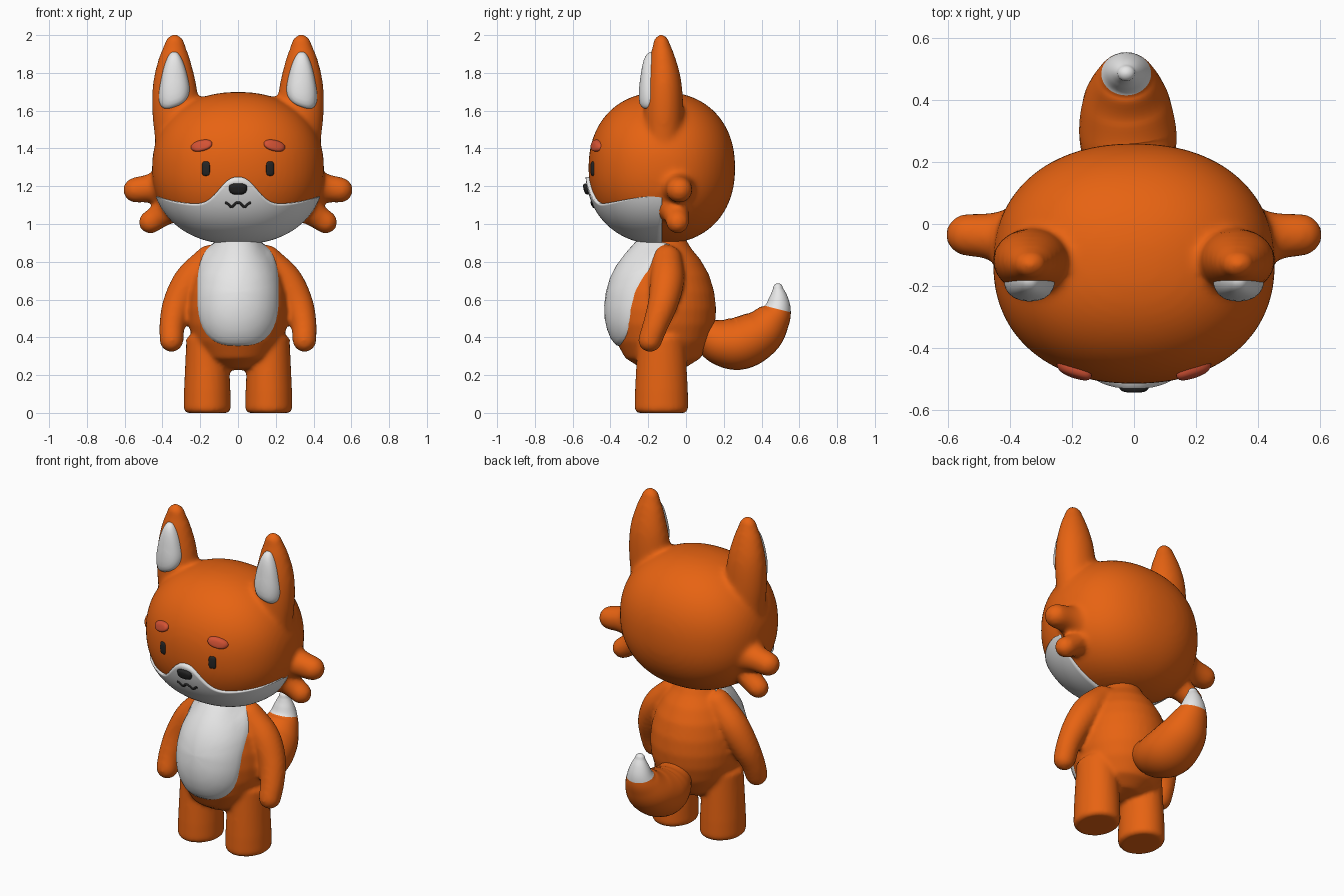
import bpy, bmesh, math
from mathutils import Vector
from mathutils.bvhtree import BVHTree

if "Cube" in bpy.data.objects:
    bpy.data.objects.remove(bpy.data.objects["Cube"], do_unlink=True)


def material(name, rgb):
    m = bpy.data.materials.new(name)
    m.use_nodes = True
    m.diffuse_color = (*rgb, 1)
    m.node_tree.nodes["Principled BSDF"].inputs["Base Color"].default_value = (*rgb, 1)
    return m


ORANGE = material("orange fur", (0.80, 0.125, 0.006))
WHITE = material("white fur", (0.80, 0.80, 0.80))
BLACK = material("black", (0.018, 0.018, 0.018))
RED = material("red brow", (0.66, 0.085, 0.035))


def finish(name, bm, *mats):
    """Turn a bmesh into a smooth-shaded object."""
    bmesh.ops.recalc_face_normals(bm, faces=bm.faces[:])
    me = bpy.data.meshes.new(name)
    bm.to_mesh(me)
    bm.free()
    me.shade_smooth()
    for m in mats:
        me.materials.append(m)
    ob = bpy.data.objects.new(name, me)
    bpy.context.collection.objects.link(ob)
    return ob


def blend(ob, voxel, rounds):
    """Fuse overlapping volumes into one soft skin."""
    r = ob.modifiers.new("fuse", 'REMESH')
    r.mode, r.voxel_size, r.use_smooth_shade = 'VOXEL', voxel, True
    s = ob.modifiers.new("soften", 'SMOOTH')
    s.factor, s.iterations = 0.5, rounds


def surface(ob):
    bpy.context.view_layer.update()
    return BVHTree.FromObject(ob, bpy.context.evaluated_depsgraph_get())


def skin(bm, rings, mat_from=None):
    """Bridge rings of points and close both ends."""
    vs = [[bm.verts.new(p) for p in ring] for ring in rings]
    n = len(vs[0])
    for k, (a, b) in enumerate(zip(vs, vs[1:])):
        for i in range(n):
            f = bm.faces.new((a[i], a[(i + 1) % n], b[(i + 1) % n], b[i]))
            f.material_index = int(mat_from is not None and k >= mat_from)
    bm.faces.new(vs[0])
    bm.faces.new(vs[-1]).material_index = int(mat_from is not None)


def lathe(bm, profile, centre, sx=1, sy=1, n=40):
    cx, cy = centre
    skin(bm, [[(cx + r * sx * math.cos(math.tau * i / n),
                cy + r * sy * math.sin(math.tau * i / n), z) for i in range(n)]
              for r, z in profile])


def tube(bm, pts, su=1, sv=1, n=28, steps=6, tip_at=None):
    """Tapered tube with round ends along (x, y, z, radius) points."""
    p = [Vector(q) for q in pts]
    p = [2 * p[0] - p[1]] + p + [2 * p[-1] - p[-2]]
    path = []
    for a, b, c, d in zip(p, p[1:], p[2:], p[3:]):
        for k in range(steps):
            t = k / steps
            path.append(0.5 * (2 * b + (c - a) * t + (2 * a - 5 * b + 4 * c - d) * t * t
                               + (3 * b - a - 3 * c + d) * t ** 3))
    path.append(p[-2])
    span = (path[-1] - path[0]).xyz.normalized()
    ref = Vector((1, 0, 0)) if abs(span.x) < 0.7 else Vector((0, 1, 0))
    stations = []
    for i, q in enumerate(path):
        t = (path[min(i + 1, len(path) - 1)] - path[max(i - 1, 0)]).xyz.normalized()
        stations.append((q.xyz, q.w, t))
    angles = [math.radians(a) for a in (18, 36, 54, 72, 86)]

    def cap(station, sign):
        c, r, t = station
        return [(c + t * sign * r * math.sin(a), r * math.cos(a), t) for a in angles]
    stations = cap(stations[0], -1)[::-1] + stations + cap(stations[-1], 1)
    rings = []
    for c, r, t in stations:
        u = (ref - t * ref.dot(t)).normalized()
        v = t.cross(u)
        rings.append([c + r * (u * su * math.cos(math.tau * i / n) + v * sv * math.sin(math.tau * i / n))
                      for i in range(n)])
    skin(bm, rings, None if tip_at is None else len(angles) + tip_at * steps)


def pillow(name, target, mat, x, z, hw, hh, height, p=2, taper=0, tilt=0, shear=0, n=48):
    """Padded patch laid on the front of a surface."""
    bm = bmesh.new()
    rings, y = [], -0.4
    for r, h in ((0.02, 1), (0.25, 1), (0.5, 0.97), (0.7, 0.9), (0.85, 0.75),
                 (0.94, 0.5), (0.99, 0.2), (1, -0.7)):
        ring = []
        for i in range(n):
            c, s = math.cos(math.tau * i / n), math.sin(math.tau * i / n)
            k = r / (abs(c) ** p + abs(s) ** p) ** (1 / p)
            dx, dz = hw * c * k * (1 - taper * s * k), hh * s * k
            dz -= shear * dx * (1 - s * k)
            px = x + dx * math.cos(tilt) - dz * math.sin(tilt)
            pz = z + dx * math.sin(tilt) + dz * math.cos(tilt)
            hit = target.ray_cast(Vector((px, -2, pz)), Vector((0, 1, 0)))[0]
            y = hit.y if hit else y
            ring.append((px, y - height * h, pz))
        rings.append(ring)
    skin(bm, rings)
    return finish(name, bm, mat)


# Head: rounded ball with ears and cheek tufts fused on
HEAD = Vector((0, -0.128, 1.297))
A, B, C, P = 0.455, 0.388, 0.402, 2.2
bm = bmesh.new()
bmesh.ops.create_uvsphere(bm, u_segments=64, v_segments=40, radius=1)
for v in bm.verts:
    k = sum(abs(q) ** P for q in v.co) ** (-1 / P)
    v.co = HEAD + Vector((v.co.x * A, v.co.y * B, v.co.z * C)) * k
for s in (1, -1):
    tube(bm, [(s * 0.31, -0.12, 1.45, 0.13), (s * 0.33, -0.118, 1.62, 0.126),
              (s * 0.337, -0.118, 1.76, 0.112), (s * 0.337, -0.125, 1.88, 0.082),
              (s * 0.335, -0.13, 1.95, 0.055)], sv=0.83)
    tube(bm, [(s * 0.36, -0.05, 1.2, 0.12), (s * 0.46, -0.04, 1.19, 0.078),
              (s * 0.54, -0.035, 1.18, 0.069)])
    tube(bm, [(s * 0.34, -0.07, 1.1, 0.085), (s * 0.42, -0.05, 1.04, 0.066),
              (s * 0.465, -0.045, 1.01, 0.062)])
head = finish("head", bm, ORANGE)
blend(head, 0.014, 12)

# Body: torso, arms and legs fused together
bm = bmesh.new()
lathe(bm, [(0.01, 0.225), (0.12, 0.24), (0.2, 0.29), (0.25, 0.38), (0.276, 0.47), (0.282, 0.55),
           (0.272, 0.64), (0.245, 0.73), (0.2, 0.81), (0.15, 0.87), (0.115, 0.93), (0.1, 1.0),
           (0.01, 1.01)], (0, -0.122), sx=0.95)
for s in (1, -1):
    lathe(bm, [(0.01, 0), (0.11, 0), (0.12, 0.006), (0.125, 0.02), (0.123, 0.12), (0.117, 0.25),
               (0.11, 0.4), (0.01, 0.42)], (s * 0.163, -0.13), sy=1.14)
    tube(bm, [(s * 0.15, -0.1, 0.81, 0.08), (s * 0.25, -0.1, 0.70, 0.09),
              (s * 0.318, -0.122, 0.58, 0.08), (s * 0.348, -0.16, 0.47, 0.068),
              (s * 0.352, -0.19, 0.385, 0.063)])
body = finish("body", bm, ORANGE)
blend(body, 0.012, 8)

# Tail with a white tip
bm = bmesh.new()
tube(bm, [(0, 0.1, 0.41, 0.09), (-0.01, 0.19, 0.375, 0.126), (-0.02, 0.29, 0.37, 0.14),
          (-0.025, 0.395, 0.425, 0.126), (-0.025, 0.46, 0.5, 0.095), (-0.025, 0.485, 0.55, 0.072),
          (-0.025, 0.49, 0.61, 0.05), (-0.025, 0.487, 0.66, 0.026)], su=1.12, tip_at=5)
finish("tail", bm, ORANGE, WHITE)

# Muzzle: pale shell wrapping the lower front of the head
bm = bmesh.new()
COLS, ROWS, HALF = 64, 20, 0.429
grid = []
for i in range(COLS + 1):
    x = HALF * math.sin(math.pi / 2 * (2 * i / COLS - 1))
    rad = 1 - abs(x / A) ** P
    low = -C * rad ** (1 / P)
    top = 1.105 + 0.145 * math.exp(-(abs(x) / 0.122) ** 2.5) + 0.043 * (x / HALF) ** 4 - HEAD.z
    column = []
    for j in range(-1, ROWS + 2):
        t = min(max(j / ROWS, 0), 1)
        z = low + (max(top, low) - low) * (1 - math.cos(t * math.pi / 2))
        y = -B * max(rad - abs(z / C) ** P, 0) ** (1 / P)
        rim = j < 0 or j > ROWS
        k = (0.95, 0.95, 0.95) if rim else (1.012, 1.045, 1.01)
        zz = z if j > ROWS else z * k[2]
        column.append(bm.verts.new(HEAD + Vector((x * k[0], y * k[1], zz))))
    grid.append(column)
for a, b in zip(grid, grid[1:]):
    for j in range(len(a) - 1):
        bm.faces.new((a[j], b[j], b[j + 1], a[j + 1]))
muzzle = finish("muzzle", bm, WHITE)

# Patches on the face, ears and belly
on_head, on_body, on_muzzle = surface(head), surface(body), surface(muzzle)
pillow("belly_patch", on_body, WHITE, 0, 0.64, 0.217, 0.287, 0.032, p=2.8)
for s, side in ((1, "left"), (-1, "right")):
    pillow(side + "_inner_ear", on_head, WHITE, s * 0.338, 1.765, 0.072, 0.147, 0.035,
           p=2.7, taper=0.42, shear=s * 0.17)
    pillow(side + "_eye", on_head, BLACK, s * 0.17, 1.293, 0.021, 0.038, 0.009, p=4)
    pillow(side + "_brow", on_head, RED, s * 0.193, 1.415, 0.058, 0.029, 0.022,
           p=2.2, tilt=-s * 0.24)
pillow("nose", on_muzzle, BLACK, 0, 1.185, 0.048, 0.03, 0.02, p=2.8, taper=-0.1)

# Mouth: thin wavy line
curve = bpy.data.curves.new("mouth", 'CURVE')
curve.dimensions, curve.bevel_depth, curve.bevel_resolution = '3D', 0.007, 3
curve.use_fill_caps = True
line = curve.splines.new('POLY')
line.points.add(32)
for i, pt in enumerate(line.points):
    x = 0.068 * (i / 16 - 1)
    z = 1.09 + 0.024 * abs(math.cos(math.pi * x / 0.07)) ** 1.4
    hit = on_muzzle.ray_cast(Vector((x, -2, z)), Vector((0, 1, 0)))[0]
    pt.co = (x, hit.y if hit else -0.53, z, 1)
curve.materials.append(BLACK)
bpy.context.collection.objects.link(bpy.data.objects.new("mouth", curve))
